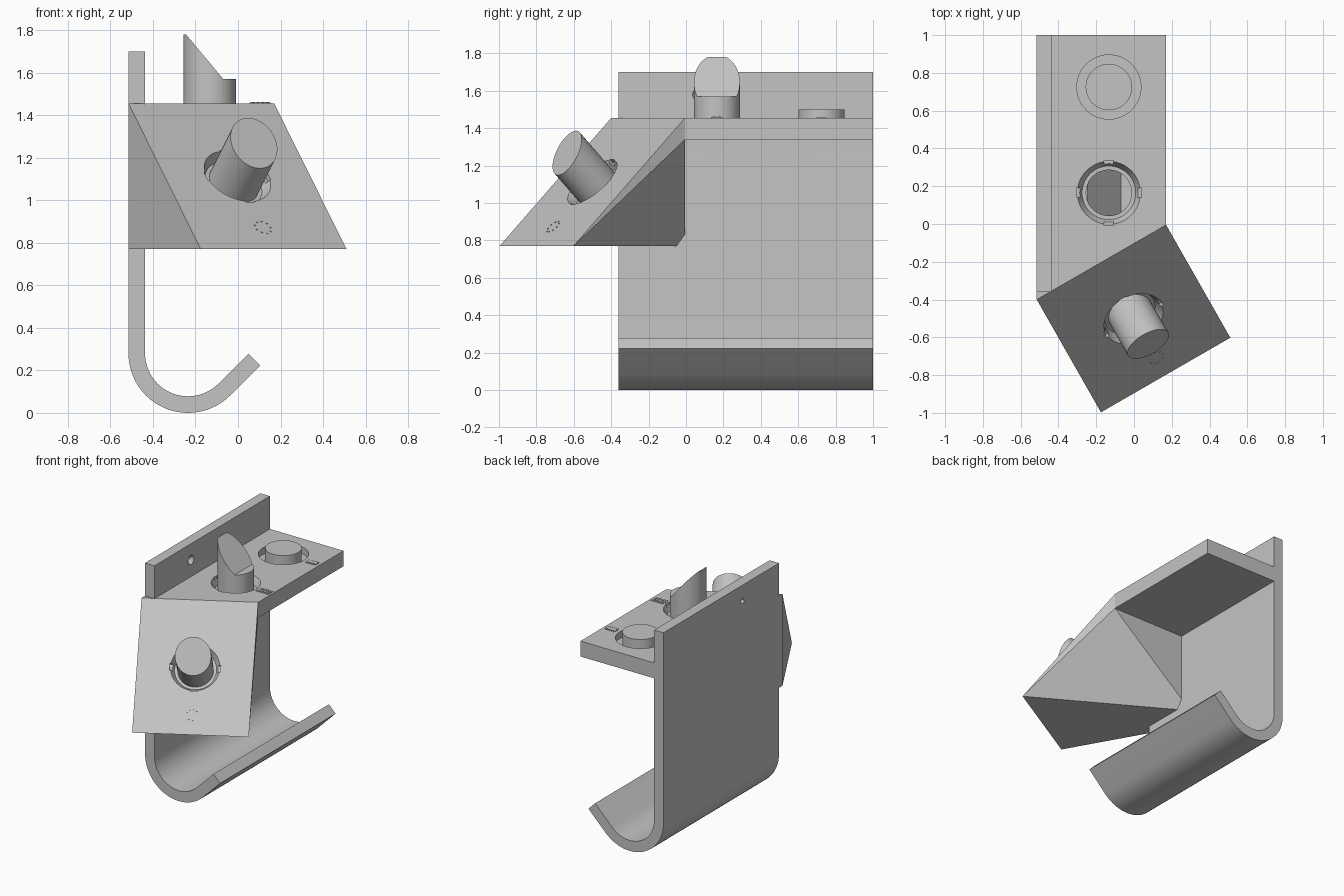
import bpy, bmesh, math
from mathutils import Vector, Matrix

cube = bpy.data.objects.get("Cube")
if cube:
    bpy.data.objects.remove(cube, do_unlink=True)

grey = bpy.data.materials.new("plain_grey")
grey.use_nodes = True
GREY = (0.55, 0.55, 0.55, 1)
grey.diffuse_color = GREY
grey.node_tree.nodes["Principled BSDF"].inputs["Base Color"].default_value = GREY


def finish(name, bm):
    bmesh.ops.recalc_face_normals(bm, faces=bm.faces)
    mesh = bpy.data.meshes.new(name)
    bm.to_mesh(mesh)
    bm.free()
    mesh.materials.append(grey)
    obj = bpy.data.objects.new(name, mesh)
    bpy.context.collection.objects.link(obj)
    return obj


def prism(name, profile, y0, y1):
    """Extrude an x-z profile along y."""
    bm = bmesh.new()
    face = bm.faces.new([bm.verts.new((x, y0, z)) for x, z in profile])
    new = bmesh.ops.extrude_face_region(bm, geom=[face])["geom"]
    verts = [g for g in new if isinstance(g, bmesh.types.BMVert)]
    bmesh.ops.translate(bm, verts=verts, vec=(0, y1 - y0, 0))
    return finish(name, bm)


def cylinder(name, frame, r0, r1, z0, z1, slope=0, segments=48):
    """Round part along the local z of a frame, with an optional sloped top."""
    bm = bmesh.new()
    bmesh.ops.create_cone(bm, cap_ends=True, segments=segments, radius1=r0, radius2=r1,
                          depth=z1 - z0, matrix=Matrix.Translation((0, 0, (z0 + z1) / 2)))
    for v in bm.verts:
        if v.co.z > (z0 + z1) / 2:
            v.co.z += slope * v.co.y
    bm.transform(frame)
    return finish(name, bm)


def box(name, frame, size, center):
    bm = bmesh.new()
    bmesh.ops.create_cube(bm, size=1, matrix=Matrix.Translation(center) @ Matrix.Diagonal((*size, 1)))
    bm.transform(frame)
    return finish(name, bm)


def cut(target, cutter):
    cutter.hide_render = True
    mod = target.modifiers.new("cut", 'BOOLEAN')
    mod.operation, mod.solver, mod.object = 'DIFFERENCE', 'EXACT', cutter
    bpy.context.view_layer.objects.active = target
    bpy.ops.object.modifier_apply(modifier=mod.name)
    bpy.data.objects.remove(cutter, do_unlink=True)


# Hook: back plate curling into an upturned lip
HX, HZ, RO, RI, LIP = -0.235, 0.28, 0.28, 0.202, 0.2
angles = [math.radians(180 + 135 * i / 24) for i in range(25)]
outer = [(HX - RO, 1.7)] + [(HX + RO * math.cos(a), HZ + RO * math.sin(a)) for a in angles]
inner = [(HX - RI, 1.7)] + [(HX + RI * math.cos(a), HZ + RI * math.sin(a)) for a in angles]
for side in (outer, inner):
    side.append((side[-1][0] + LIP * 0.707, side[-1][1] + LIP * 0.707))
hook = prism("hook_plate", outer + inner[::-1], -0.36, 1)

# Countersunk screw hole through the plate
screw = Matrix.Translation((-0.515, 0.07, 1.58)) @ Matrix.Rotation(math.pi / 2, 4, 'Y')
cut(hook, cylinder("screw_cutter", screw, 0.018, 0.018, -0.02, 0.1, segments=24))
cut(hook, cylinder("sink_cutter", screw, 0.012, 0.04, 0.045, 0.085, segments=24))

# Body: shelf with a turned, sloping front panel and tapered support
TOP, UNDER, LOW = 1.455, 1.34, 0.77
A, B = Vector((-0.515, -0.4, TOP)), Vector((0.17, -0.005, TOP))
down = Vector((0.34, -0.597, LOW - TOP))
corners = {
    "A": A, "B": B, "C": A + down, "D": B + down,
    "E": (B.x, B.y, UNDER), "F": (A.x, B.y, LOW), "G": (A.x, A.y, LOW),
    "H": (A.x, 1, TOP), "I": (B.x, 1, TOP),
    "J": (A.x, 1, UNDER), "K": (B.x, 1, UNDER), "L": (A.x, B.y, UNDER),
}
bm = bmesh.new()
vert = {key: bm.verts.new(co) for key, co in corners.items()}
for face in "ABIH CDBA AGC AHJLFG HIKJ IBEK BDE DFE CGFD EFL ELJK".split():
    bm.faces.new([vert[key] for key in face])
body = finish("shelf_body", bm)

# Local frames for the three controls
u = (B - A).normalized()
n = u.cross(-down).normalized()
w = n.cross(u)
panel = Matrix.Translation((A + B + down) / 2) @ Matrix((u, w, n)).transposed().to_4x4()
middle = Matrix.Translation((-0.133, 0.165, TOP))
rear = Matrix.Translation((-0.133, 0.725, TOP))

# Tapered sockets with four key notches, and a plain round pocket
DEPTH = 0.05
for frame in (panel, middle):
    cut(body, cylinder("socket_cutter", frame, 0.142, 0.168, -DEPTH, 0.002))
    for i in range(4):
        turn = frame @ Matrix.Rotation(i * math.pi / 2, 4, 'Z')
        cut(body, box("notch_cutter", turn, (0.06, 0.05, 0.06), (0.142, 0, 0.005)))
cut(body, cylinder("pocket_cutter", rear, 0.17, 0.17, -DEPTH, 0.02))

# Knobs and button
R = 0.123
front_knob = cylinder("front_knob", panel, R, R, -DEPTH - 0.01, 0.22, math.tan(math.radians(20)))
button = cylinder("round_button", rear, R, R, -DEPTH - 0.01, 0.045)
switch = cylinder("slanted_knob", middle, R, R, -DEPTH - 0.01, 0.325)
cut(switch, prism("slant_cutter", [(-0.07, 1.57), (0.1, 1.57), (0.1, 1.9), (-0.345, 1.9)], -0.1, 0.4))

# Small relief symbols beside the controls
box("chip_symbol", rear, (0.085, 0.032, 0.01), (0.238, 0, 0))
for i in range(5):
    box("chip_pins", rear, (0.008, 0.054, 0.008), (0.206 + 0.016 * i, 0, 0))
box("grid_symbol", middle, (0.1, 0.06, 0.008), (0.238, 0, 0))
for i in range(4):
    for j in (-1, 1):
        box("grid_cells", middle, (0.016, 0.018, 0.006), (0.205 + 0.022 * i, 0.013 * j, 0.004))
for i in range(9):
    a = i * math.tau / 9
    spot = panel @ Matrix.Translation((0.04 * math.cos(a), 0.04 * math.sin(a) - 0.34, 0))
    cylinder("dot_symbol", spot, 0.005, 0.005, -0.002, 0.003, segments=8)

# Smooth curved walls, keep edges sharp
bpy.ops.object.select_all(action='DESELECT')
for obj in (hook, body, front_knob, button, switch):
    obj.select_set(True)
bpy.context.view_layer.objects.active = hook
bpy.ops.object.shade_smooth_by_angle(angle=math.radians(25))
